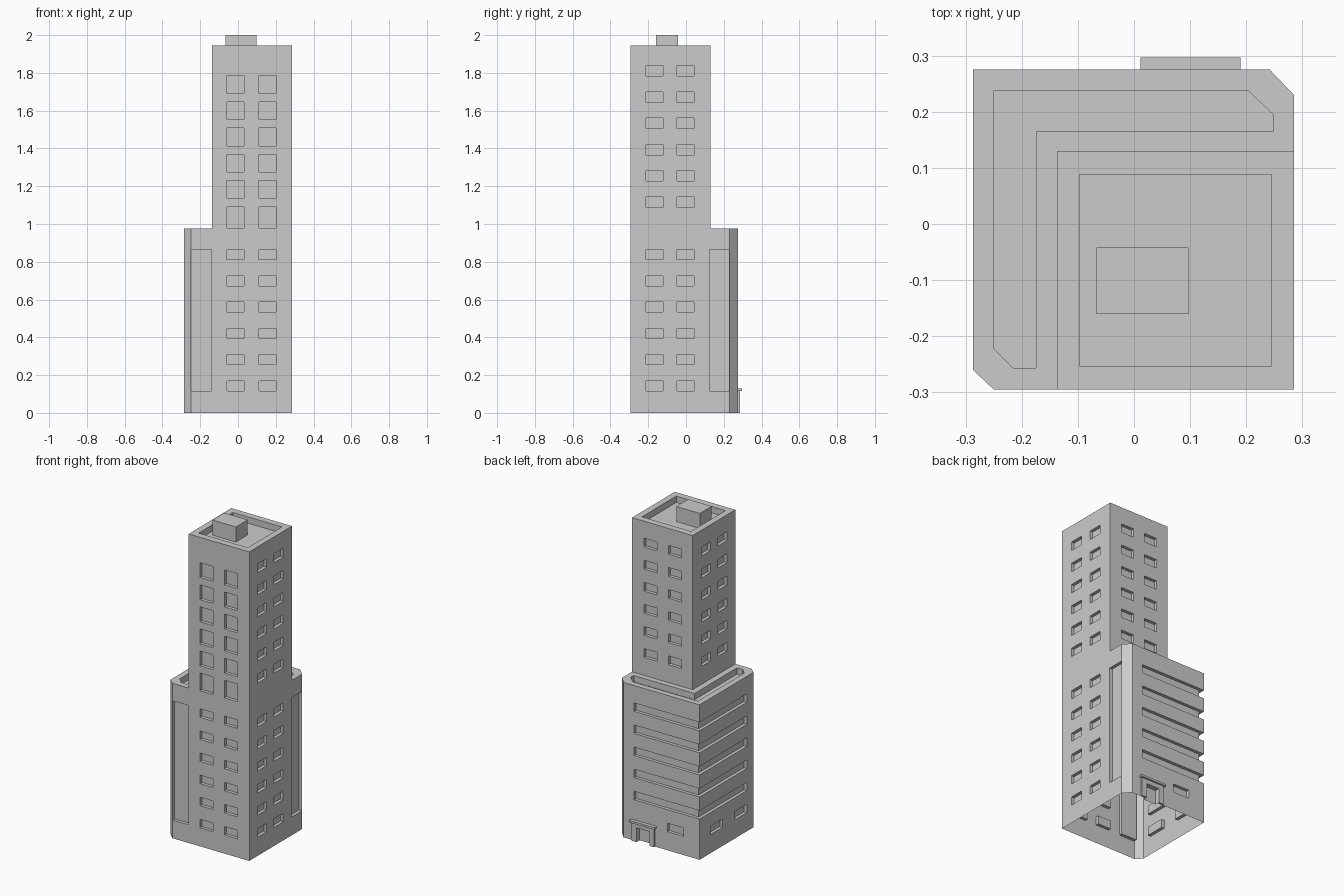
import bpy, bmesh
from mathutils import Vector

if "Cube" in bpy.data.objects:
    bpy.data.objects.remove(bpy.data.objects["Cube"])


def prism(bm, pts, z0, z1):
    """Closed vertical prism from a plan outline."""
    lo = [bm.verts.new((x, y, z0)) for x, y in pts]
    hi = [bm.verts.new((x, y, z1)) for x, y in pts]
    bm.faces.new(lo[::-1])
    bm.faces.new(hi)
    for i in range(len(pts)):
        j = (i + 1) % len(pts)
        bm.faces.new((lo[i], lo[j], hi[j], hi[i]))


def box(bm, x0, x1, y0, y1, z0, z1):
    prism(bm, [(x0, y0), (x1, y0), (x1, y1), (x0, y1)], z0, z1)


def make_object(name, bm):
    bmesh.ops.recalc_face_normals(bm, faces=bm.faces)
    me = bpy.data.meshes.new(name)
    bm.to_mesh(me)
    bm.free()
    ob = bpy.data.objects.new(name, me)
    bpy.context.scene.collection.objects.link(ob)
    return ob


X0, X1, Y0, Y1 = -0.287, 0.285, -0.295, 0.275   # podium footprint
TX, TY = -0.137, 0.13                           # tower inner edges
MID, TOP = 0.975, 1.945                         # podium and tower heights
D = 0.02                                        # recess depth

# Building mass: L-shaped podium around a square tower, one closed shell
bm = bmesh.new()
plan = [(TX, Y0), (TX, TY), (X1, TY), (X1, 0.23), (0.242, Y1),
        (X0, Y1), (X0, -0.26), (-0.25, Y0), (X1, Y0)]
v = [bm.verts.new((x, y, 0)) for x, y in plan]
bm.faces.new(v[:8])
bm.faces.new((v[0], v[8], v[2], v[1]))


def raise_faces(faces, h, keep):
    r = bmesh.ops.extrude_face_region(bm, geom=faces, use_keep_orig=keep)
    vs = [g for g in r["geom"] if isinstance(g, bmesh.types.BMVert)]
    bmesh.ops.translate(bm, verts=vs, vec=Vector((0, 0, h)))
    return [g for g in r["geom"] if isinstance(g, bmesh.types.BMFace)]


tops = raise_faces(bm.faces[:], MID, True)
square = [f for f in tops if len(f.verts) == 4]
raise_faces(square, TOP - MID, False)
for f in [f for f in square if f.is_valid]:
    bm.faces.remove(f)
building = make_object("building", bm)

# Cutters for all windows, bands, panels and roof wells
bm = bmesh.new()
xs = [(-0.058, 0.032), (0.112, 0.202)]
ys = [(-0.212, -0.122), (-0.048, 0.042)]
for i in range(6):
    low, up, tall = 0.117 + 0.139 * i, 1.088 + 0.139 * i, 1.0 + 0.139 * i
    for a, b in xs:
        box(bm, a, b, Y0 - 0.05, Y0 + D, low, low + 0.053)           # front, lower
        box(bm, a, b, Y0 - 0.05, Y0 + D,
            0.98 if i == 0 else tall - 0.003, tall + 0.09)           # front, upper
        box(bm, a, b, TY - D, TY + 0.05, up, up + 0.055)             # back, upper
    for a, b in ys:
        box(bm, X1 - D, X1 + 0.05, a, b, low, low + 0.053)           # right, lower
        box(bm, X1 - D, X1 + 0.05, a, b, up, up + 0.055)             # right, upper
        box(bm, TX - 0.03, TX + D, a, b, up, up + 0.055)             # left, upper
    if i:   # ribbon window wrapping the back left corner
        o = 0.05
        prism(bm, [(X0 - o, -0.195), (X0 + D, -0.195), (X0 + D, Y1 - D),
                   (0.168, Y1 - D), (0.168, Y1 + o), (X0 - o, Y1 + o)],
              low, low + 0.053)
# Ground floor windows on the left and back
for a, b in [(-0.195, -0.075), (0.045, 0.165)]:
    box(bm, X0 - 0.05, X0 + D, a, b, 0.117, 0.17)
box(bm, -0.175, -0.063, Y1 - D, Y1 + 0.05, 0.117, 0.17)
# Door recess
box(bm, 0.055, 0.145, Y1 - D, Y1 + 0.05, -0.05, 0.09)
# Tall panels beside the tower
box(bm, -0.248, -0.139, Y0 - 0.05, Y0 + D, 0.115, 0.865)
box(bm, X1 - D, X1 + 0.05, 0.125, 0.228, 0.115, 0.865)
# Roof wells behind the parapets
prism(bm, [(-0.25, 0.238), (0.203, 0.238), (0.248, 0.195), (0.248, 0.165),
           (-0.175, 0.165), (-0.175, -0.257), (-0.215, -0.257), (-0.25, -0.222)],
      MID - 0.04, MID + 0.02)
box(bm, -0.097, 0.245, -0.253, 0.088, TOP - 0.04, TOP + 0.05)
cutter = make_object("recess_cutter", bm)
cutter.hide_render = True

mod = building.modifiers.new("recesses", 'BOOLEAN')
mod.operation, mod.solver, mod.object = 'DIFFERENCE', 'EXACT', cutter
bpy.context.view_layer.update()
mesh = bpy.data.meshes.new_from_object(
    building.evaluated_get(bpy.context.evaluated_depsgraph_get()))
building.modifiers.clear()
building.data = mesh
bpy.data.objects.remove(cutter)

# Open underside
bm = bmesh.new()
bm.from_mesh(mesh)
floor = [f for f in bm.faces if all(p.co.z < 1e-4 for p in f.verts)]
bmesh.ops.delete(bm, geom=floor, context='FACES')
bm.to_mesh(mesh)
bm.free()

# Plant room on the tower roof
bm = bmesh.new()
box(bm, -0.067, 0.097, -0.16, -0.042, TOP - 0.04, 2.0)
make_object("roof_plant_room", bm)

# Entrance surround: posts, lintel and cap
bm = bmesh.new()
prof = [(0.022, 0), (0.055, 0), (0.055, 0.09), (0.145, 0.09),
        (0.145, 0), (0.18, 0), (0.18, 0.117), (0.022, 0.117)]
rings = [[bm.verts.new((x, y, z)) for x, z in prof] for y in (Y1 - 0.001, 0.286)]
bm.faces.new(rings[0])
bm.faces.new(rings[1][::-1])
for i in range(8):
    j = (i + 1) % 8
    bm.faces.new((rings[0][i], rings[1][i], rings[1][j], rings[0][j]))
box(bm, 0.012, 0.19, Y1 - 0.001, 0.297, 0.117, 0.13)
make_object("entrance_surround", bm)
